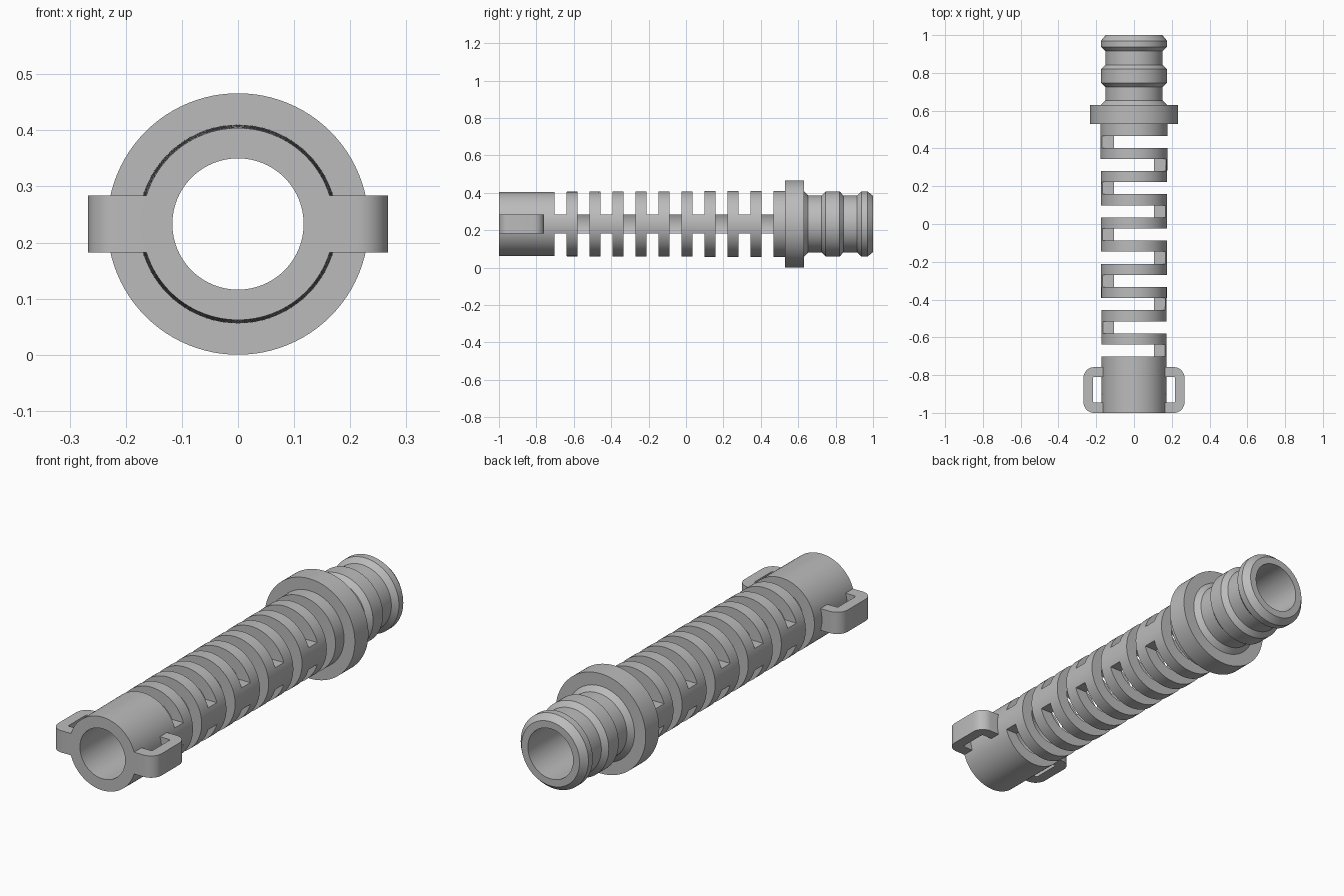
import bpy
import bmesh
from math import cos, sin, pi, radians

if "Cube" in bpy.data.objects:
    bpy.data.objects.remove(bpy.data.objects["Cube"])

AXIS_Z = 0.233       # height of the tube axis
BORE = 0.117
SEGMENTS = 96
HALF_BAR = 0.051     # half height of bridges and side loops

grey = bpy.data.materials.new("plain grey")
grey.use_nodes = True
color = (0.5, 0.5, 0.5, 1)
grey.diffuse_color = color
grey.node_tree.nodes["Principled BSDF"].inputs["Base Color"].default_value = color


def make_object(name, bm):
    bmesh.ops.recalc_face_normals(bm, faces=bm.faces)
    mesh = bpy.data.meshes.new(name)
    bm.to_mesh(mesh)
    bm.free()
    mesh.materials.append(grey)
    obj = bpy.data.objects.new(name, mesh)
    bpy.context.collection.objects.link(obj)
    return obj


def lathe(name, profile):
    """Revolve a closed (radius, y) profile around the tube axis."""
    bm = bmesh.new()
    rings = []
    for i in range(SEGMENTS):
        a = 2 * pi * i / SEGMENTS
        rings.append([bm.verts.new((r * cos(a), y, AXIS_Z + r * sin(a)))
                      for r, y in profile])
    n = len(profile)
    for i in range(SEGMENTS):
        a, b = rings[i], rings[(i + 1) % SEGMENTS]
        for j in range(n):
            k = (j + 1) % n
            bm.faces.new((a[j], a[k], b[k], b[j]))
    return make_object(name, bm)


def prism(bm, points, offset):
    """Extrude a polygon given as 3D points."""
    face = bm.faces.new([bm.verts.new(p) for p in points])
    new = bmesh.ops.extrude_face_region(bm, geom=[face])["geom"]
    verts = [v for v in new if isinstance(v, bmesh.types.BMVert)]
    bmesh.ops.translate(bm, vec=offset, verts=verts)


def corner(x, y, radius, start):
    """Quarter-circle corner turning counterclockwise."""
    return [(x + radius * cos(start + pi / 2 * i / 8),
             y + radius * sin(start + pi / 2 * i / 8)) for i in range(9)]


def combine(target, tool, operation):
    mod = target.modifiers.new(operation, "BOOLEAN")
    mod.operation = operation
    mod.solver = "EXACT"
    mod.object = tool
    bpy.context.view_layer.objects.active = target
    bpy.ops.object.modifier_apply(modifier=mod.name)
    bpy.data.objects.remove(tool)


# Slightly tapered tube with collar and ribbed hose fitting
RIB, NECK = 0.175, 0.152
hose = lathe("slotted_tube", [
    (BORE, -1), (0.171, -1), (0.177, 0.53),
    (0.233, 0.53), (0.233, 0.63), (RIB, 0.63),
    (NECK, 0.653), (NECK, 0.725), (RIB, 0.747), (RIB, 0.82),
    (NECK, 0.842), (NECK, 0.915), (RIB, 0.938), (RIB, 0.97),
    (0.15, 1), (BORE, 1)])

# Slots, each leaving one bridge on alternating sides
bm = bmesh.new()
WIDTH = 0.064
outline = [(-0.3, -0.3), (0.3, -0.3), (0.3, -HALF_BAR), (0, -HALF_BAR),
           (0, HALF_BAR), (0.3, HALF_BAR), (0.3, 0.3), (-0.3, 0.3)]
for i in range(10):
    side = 1 if i % 2 == 0 else -1
    y = -0.67 + 0.1228 * i - WIDTH / 2
    prism(bm, [(side * x, y, AXIS_Z + z) for x, z in outline], (0, WIDTH, 0))
combine(hose, make_object("slot_cutter", bm), "DIFFERENCE")

# Square loops on both sides of the front end
ROOT, OUT, INNER = 0.14, 0.267, 0.217
loop = [(ROOT, -1)]
loop += corner(OUT - 0.055, -0.945, 0.055, -pi / 2)
loop += corner(OUT - 0.055, -0.813, 0.055, 0)
loop += [(ROOT, -0.758), (ROOT, -0.81)]
loop += corner(INNER - 0.008, -0.818, 0.008, 0)[::-1]
loop += corner(INNER - 0.008, -0.937, 0.008, -pi / 2)[::-1]
loop += [(ROOT, -0.945)]
for side in (1, -1):
    bm = bmesh.new()
    prism(bm, [(side * x, y, AXIS_Z - HALF_BAR) for x, y in loop],
          (0, 0, 2 * HALF_BAR))
    combine(hose, make_object("side_loop", bm), "UNION")

# Smooth round walls with crisp edges
bpy.ops.object.select_all(action="DESELECT")
hose.select_set(True)
bpy.context.view_layer.objects.active = hose
bpy.ops.object.shade_smooth_by_angle(angle=radians(25))
